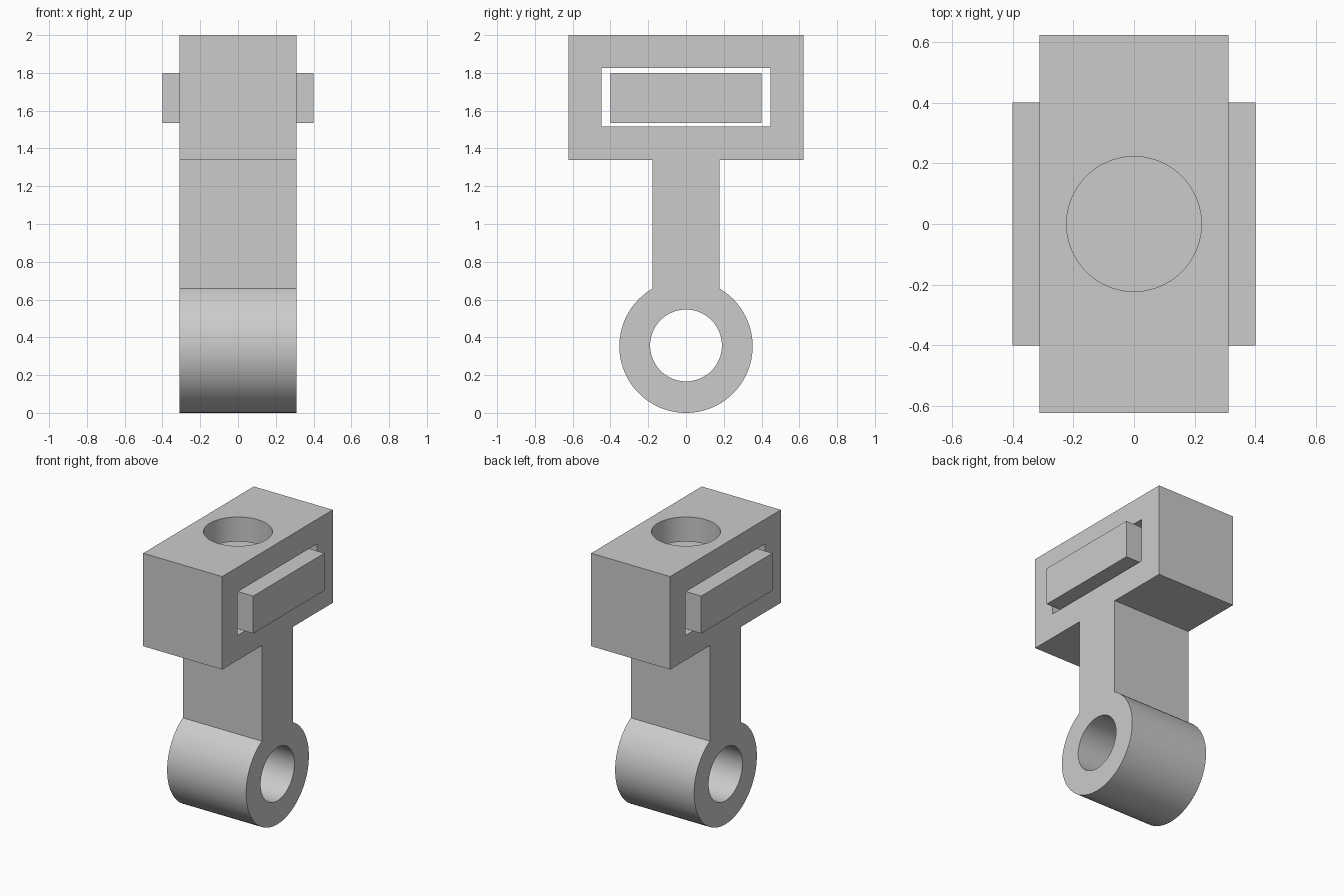
import bpy, bmesh, math
from mathutils import Matrix, Vector

cube = bpy.data.objects.get("Cube")
if cube:
    bpy.data.objects.remove(cube, do_unlink=True)

# Single plain grey
grey = bpy.data.materials.new("plain grey")
grey.use_nodes = True
colour = (0.6, 0.6, 0.6, 1)
grey.diffuse_color = colour
grey.node_tree.nodes["Principled BSDF"].inputs["Base Color"].default_value = colour

HALF_WIDTH = 0.311            # body, along x
EYE_Z, EYE_R, BORE_R = 0.353, 0.353, 0.19
NECK = 0.177                  # half thickness along y
HEAD_Y, HEAD_Z = 0.622, 1.338


def make_object(name, bm):
    bmesh.ops.recalc_face_normals(bm, faces=bm.faces)
    mesh = bpy.data.meshes.new(name)
    bm.to_mesh(mesh)
    bm.free()
    mesh.materials.append(grey)
    obj = bpy.data.objects.new(name, mesh)
    bpy.context.collection.objects.link(obj)
    return obj


def box(name, size, z):
    bm = bmesh.new()
    bmesh.ops.create_cube(bm, size=1, matrix=Matrix.Translation((0, 0, z)) @ Matrix.Diagonal((*size, 1)))
    return make_object(name, bm)


def cylinder(name, radius, depth, z, axis):
    bm = bmesh.new()
    turn = Vector((0, 0, 1)).rotation_difference(Vector(axis)).to_matrix().to_4x4()
    bmesh.ops.create_cone(bm, cap_ends=True, segments=96, radius1=radius, radius2=radius,
                          depth=depth, matrix=Matrix.Translation((0, 0, z)) @ turn)
    return make_object(name, bm)


def cut(target, cutter):
    cutter.hide_render = True
    mod = target.modifiers.new("cut", 'BOOLEAN')
    mod.operation, mod.solver, mod.object = 'DIFFERENCE', 'EXACT', cutter
    bpy.context.view_layer.objects.active = target
    bpy.ops.object.modifier_apply(modifier=mod.name)
    bpy.data.objects.remove(cutter, do_unlink=True)


# Body: eye, neck and head as one side profile, extruded across the width
start = math.asin(NECK / EYE_R)
steps = 80
profile = []
for i in range(steps + 1):
    a = start + (2 * math.pi - 2 * start) * i / steps
    profile.append((EYE_R * math.sin(a), EYE_Z + EYE_R * math.cos(a)))
profile += [(-NECK, HEAD_Z), (-HEAD_Y, HEAD_Z), (-HEAD_Y, 2),
            (HEAD_Y, 2), (HEAD_Y, HEAD_Z), (NECK, HEAD_Z)]
bm = bmesh.new()
face = bm.faces.new([bm.verts.new((-HALF_WIDTH, y, z)) for y, z in profile])
side = bmesh.ops.extrude_face_region(bm, geom=[face])
bmesh.ops.translate(bm, vec=(2 * HALF_WIDTH, 0, 0),
                    verts=[v for v in side["geom"] if isinstance(v, bmesh.types.BMVert)])
body = make_object("rod_body", bm)

# Eye bore, slot through the head, and round opening from the top into the slot
cut(body, cylinder("bore_cutter", BORE_R, 1, EYE_Z + 0.004, (1, 0, 0)))
cut(body, box("slot_cutter", (1, 0.894, 0.31), 1.67))
cut(body, cylinder("top_hole_cutter", 0.222, 0.4, 1.9, (0, 0, 1)))

# Loose bar sitting in the slot
bar = box("slot_bar", (0.8, 0.8, 0.266), 1.667)

bpy.ops.object.select_all(action='DESELECT')
body.select_set(True)
bpy.context.view_layer.objects.active = body
bpy.ops.object.shade_smooth_by_angle(angle=math.radians(30))
